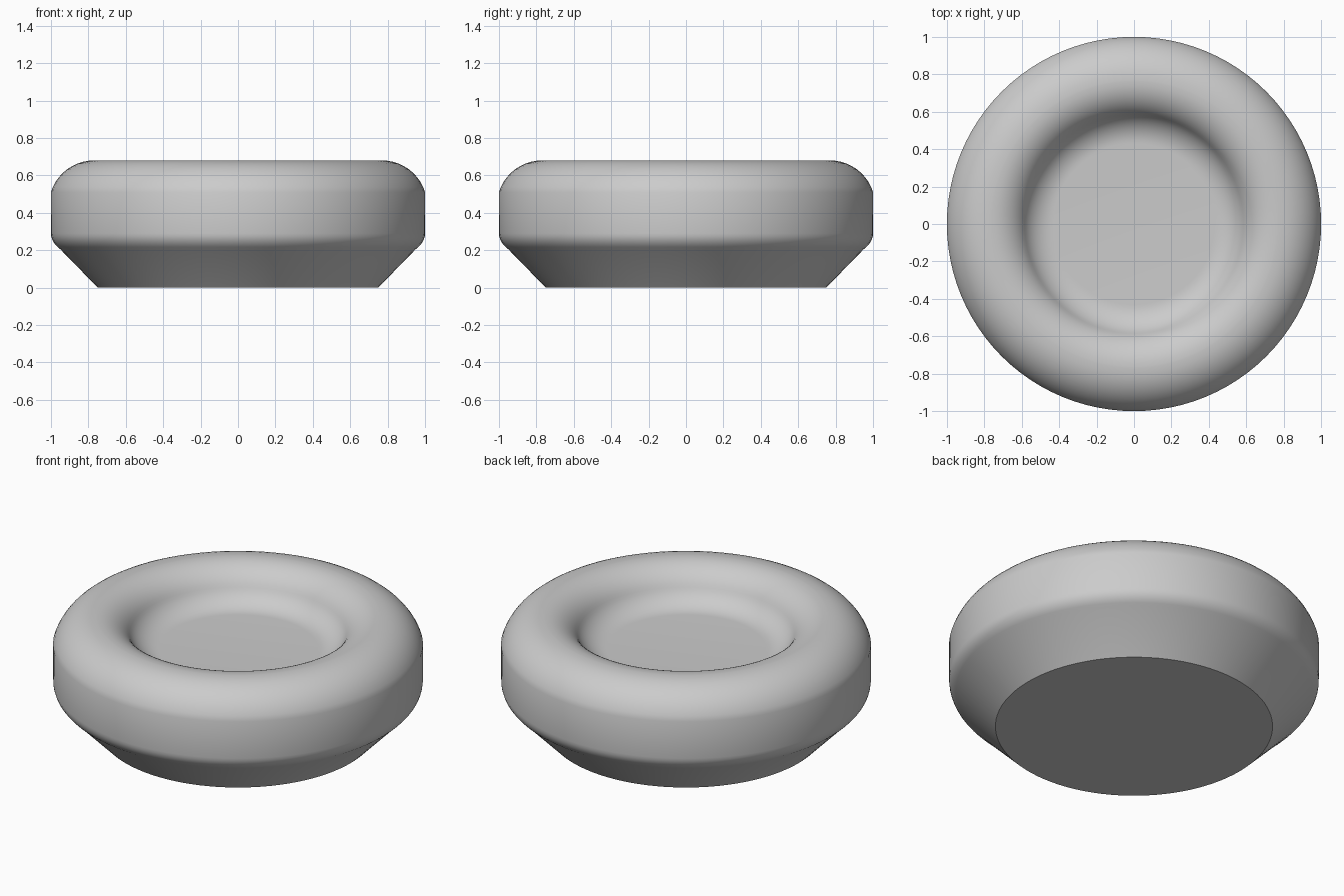
import bpy, bmesh
from math import pi, sin, cos, radians

cube = bpy.data.objects.get("Cube")
if cube:
    bpy.data.objects.remove(cube)

# Plain grey material
grey = bpy.data.materials.new("plain grey")
grey.use_nodes = True
colour = (0.6, 0.6, 0.6, 1)
grey.diffuse_color = colour
grey.node_tree.nodes["Principled BSDF"].inputs["Base Color"].default_value = colour


def arc(cx, cz, rx, rz, start, end, steps):
    """Points (radius, height) along an elliptical arc, angles in degrees."""
    angles = [radians(start + (end - start) * i / steps) for i in range(steps + 1)]
    return [(cx + rx * cos(a), cz + rz * sin(a)) for a in angles]


# Half profile from the base outwards, over the rim and into the dish
profile = [(0, 0), (0.75, 0)]
profile += arc(0.83, 0.29, 0.17, 0.12, -45, 0, 6)       # lower shoulder
profile += arc(0.77, 0.439, 0.241, 0.241, 17, 90, 10)   # outer rim
profile += arc(0.762, 0.48, 0.2, 0.2, 90, 152, 10)      # inner rim
profile += arc(0.431, 0.656, 0.175, 0.175, -28, -90, 10)  # dish fillet
profile += [(0, 0.481)]

# Lathe the profile into one closed body
bm = bmesh.new()
verts = [bm.verts.new((r, 0, z)) for r, z in profile]
edges = [bm.edges.new(pair) for pair in zip(verts, verts[1:])]
bmesh.ops.spin(bm, geom=verts + edges, axis=(0, 0, 1), cent=(0, 0, 0),
               angle=2 * pi, steps=96, use_merge=True)
bmesh.ops.remove_doubles(bm, verts=bm.verts, dist=0.0005)
bmesh.ops.recalc_face_normals(bm, faces=bm.faces)
mesh = bpy.data.meshes.new("round_dish")
bm.to_mesh(mesh)
bm.free()
mesh.materials.append(grey)

dish = bpy.data.objects.new("round_dish", mesh)
bpy.context.collection.objects.link(dish)
bpy.context.view_layer.objects.active = dish
dish.select_set(True)
bpy.ops.object.shade_smooth_by_angle(angle=radians(30))
